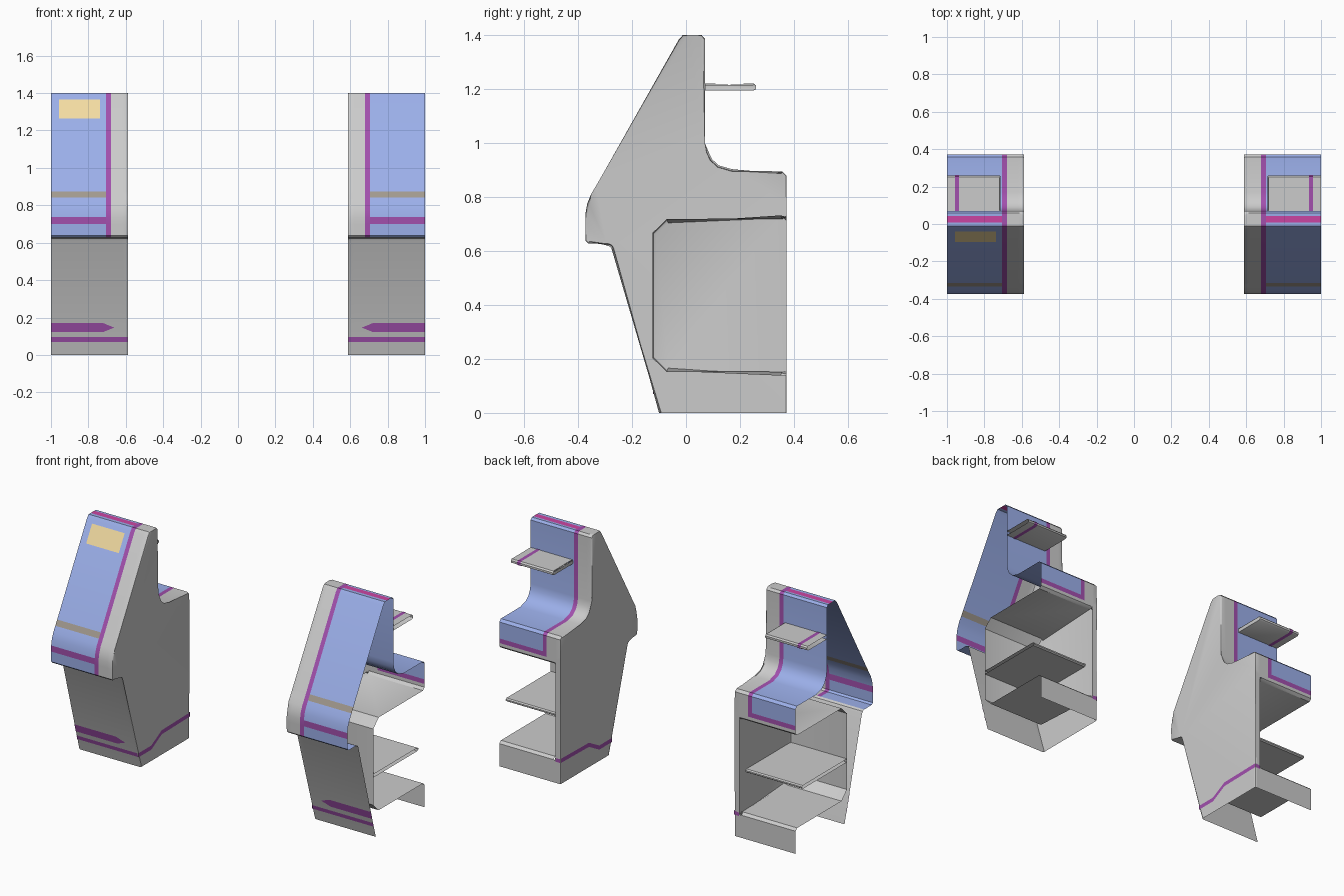
import bpy, bmesh

if "Cube" in bpy.data.objects:
    bpy.data.objects.remove(bpy.data.objects["Cube"])

def mat(name, rgb):
    m = bpy.data.materials.new(name)
    m.diffuse_color = (*rgb, 1)
    m.use_nodes = True
    m.node_tree.nodes["Principled BSDF"].inputs["Base Color"].default_value = m.diffuse_color
    return m

BLUE = mat("blue", (0.33, 0.43, 0.82))
PURPLE = mat("purple", (0.36, 0.08, 0.42))
PINK = mat("pink", (0.60, 0.06, 0.36))
BROWN = mat("brown", (0.36, 0.32, 0.27))
TAN = mat("tan", (0.90, 0.72, 0.36))

def finish(name, bm, material=None, mirror=True):
    bmesh.ops.recalc_face_normals(bm, faces=bm.faces)
    me = bpy.data.meshes.new(name)
    bm.to_mesh(me)
    bm.free()
    ob = bpy.data.objects.new(name, me)
    bpy.context.collection.objects.link(ob)
    if material:
        me.materials.append(material)
    if mirror:
        md = ob.modifiers.new("mirror", 'MIRROR')
        md.use_mirror_merge = False
    return ob

def sheet(name, pts, x0, x1, material=None, closed=False, cap=False, bevel=0):
    """Sweep a (y, z) profile from x0 to x1; optionally cap the x0 end and round its rim."""
    bm = bmesh.new()
    a = [bm.verts.new((x0, y, z)) for y, z in pts]
    b = [bm.verts.new((x1, y, z)) for y, z in pts]
    n = len(pts)
    for i in range(n if closed else n - 1):
        j = (i + 1) % n
        bm.faces.new((a[i], a[j], b[j], b[i]))
    if cap:
        face = bm.faces.new(a)
        if bevel:
            rim = [e for e in face.edges if len(e.link_faces) == 2]
            bmesh.ops.bevel(bm, geom=rim, offset=bevel, segments=2, profile=0.5,
                            affect='EDGES', clamp_overlap=True)
    return finish(name, bm, material)

def decal(name, pts, material, mirror=True):
    bm = bmesh.new()
    bm.faces.new([bm.verts.new(p) for p in pts])
    return finish(name, bm, material, mirror)

# Silhouette split into runs, from the front foot over the top to the back
B = 0.372
lower_front = [(-0.10, 0), (-0.268, 0.61), (-0.275, 0.622), (-0.29, 0.628)]
nose = [(-0.29, 0.628), (-0.362, 0.628), (-0.373, 0.638), (-0.373, 0.70)]
band = [(-0.373, 0.70), (-0.373, 0.737)]
brow = [(-0.373, 0.737), (-0.366, 0.775), (-0.352, 0.81), (-0.333, 0.842)]
tint = [(-0.333, 0.842), (-0.315, 0.873)]
slope = [(-0.315, 0.873), (-0.027, 1.383), (-0.012, 1.40), (0.008, 1.40)]
crest = [(0.008, 1.40), (0.043, 1.40)]
rear = [(0.043, 1.40), (0.058, 1.40), (0.07, 1.387), (0.07, 1.0), (0.076, 0.965),
        (0.09, 0.935), (0.118, 0.91), (0.17, 0.895), (0.357, 0.895), (B, 0.88), (B, 0.78)]
frame = [(B, 0.78), (B, 0.752)]
runs = [("nose", nose, BLUE), ("front_band", band, PURPLE), ("brow", brow, BLUE),
        ("front_tint", tint, BROWN), ("front_slope", slope, BLUE),
        ("top_crest", crest, PINK), ("rear_counter", rear, BLUE),
        ("counter_frame", frame, PURPLE)]

upper = nose[:1]
for _, pts, _ in runs:
    upper = upper + pts[1:]

# Closed end panel, grey border, purple piping, coloured body
IN, P0, P1 = 0.62, 0.68, 0.706
sheet("end_panel", lower_front[:-1] + upper + [(B, 0)], 0.587, IN, cap=True, bevel=0.008)
sheet("grey_border", upper, IN, P0)
sheet("purple_piping", upper, P0, P1, PURPLE)
for name, pts, m in runs:
    sheet(name, pts, P1, 1, m)

# Lower front and rear panels
sheet("lower_front", lower_front, IN, 1)
sheet("counter_apron", [(B, 0.752), (B, 0.732)], IN, 1)
sheet("base_back", [(B, 0.138), (B, 0)], IN, 1)

# Storage recess with its shelf
recess = [(B, 0.732), (0.356, 0.718), (-0.072, 0.718), (-0.124, 0.667),
          (-0.124, 0.203), (-0.072, 0.152), (0.356, 0.152), (B, 0.138)]
sheet("storage_recess", recess, IN, 1, cap=True, bevel=0.014)
sheet("storage_shelf", [(-0.124, 0.37), (0.302, 0.37), (0.31, 0.376),
                        (0.31, 0.384), (0.302, 0.39), (-0.124, 0.39)], IN, 1)

# Upper shelf with a painted stripe
ledge = [(0.07, 1.194), (0.25, 1.194), (0.26, 1.20), (0.26, 1.212), (0.252, 1.22), (0.07, 1.22)]
sheet("upper_shelf", ledge, 0.715, 1, cap=True, bevel=0.004)
sheet("upper_shelf_stripe", [(0.07, 1.192), (0.251, 1.192), (0.262, 1.199), (0.262, 1.213),
                             (0.253, 1.222), (0.07, 1.222)], 0.935, 0.957, PURPLE)

# Stripes on the lower front
def on_front(x, z):
    return (x, -0.10 - 0.168 * z / 0.61 - 0.002, z)

decal("foot_stripe", [on_front(x, z) for x, z in
      [(0.59, 0.07), (1, 0.07), (1, 0.095), (0.59, 0.095)]], PURPLE)
decal("arrow_stripe", [on_front(x, z) for x, z in
      [(0.662, 0.146), (0.72, 0.123), (1, 0.123), (1, 0.17), (0.72, 0.17)]], PURPLE)

# Stepped stripe along the closed side, turning the rear corner
path = [(-0.122, 0.07), (0.0, 0.07), (0.10, 0.125), (0.37, 0.13)]
for i, ((y0, z0), (y1, z1)) in enumerate(zip(path, path[1:])):
    decal(f"side_stripe_{i}", [(0.585, y0, z0), (0.585, y1, z1),
                               (0.585, y1, z1 + 0.025), (0.585, y0, z0 + 0.025)], PURPLE)
decal("rear_stripe", [(0.587, B + 0.002, 0.13), (0.62, B + 0.002, 0.13),
                      (0.62, B + 0.002, 0.15), (0.587, B + 0.002, 0.155)], PURPLE)

# Plain sign panel, on one unit only
def on_slope(x, z):
    return (x, -0.315 + 0.288 * (z - 0.873) / 0.51 - 0.003, z)

decal("sign_panel", [on_slope(x, z) for x, z in
      [(-0.957, 1.265), (-0.737, 1.265), (-0.737, 1.365), (-0.957, 1.365)]], TAN, mirror=False)

# Smooth the rounded profiles, keep corners crisp
for ob in bpy.data.objects:
    ob.select_set(True)
    bpy.context.view_layer.objects.active = ob
bpy.ops.object.shade_smooth_by_angle(angle=0.6)
